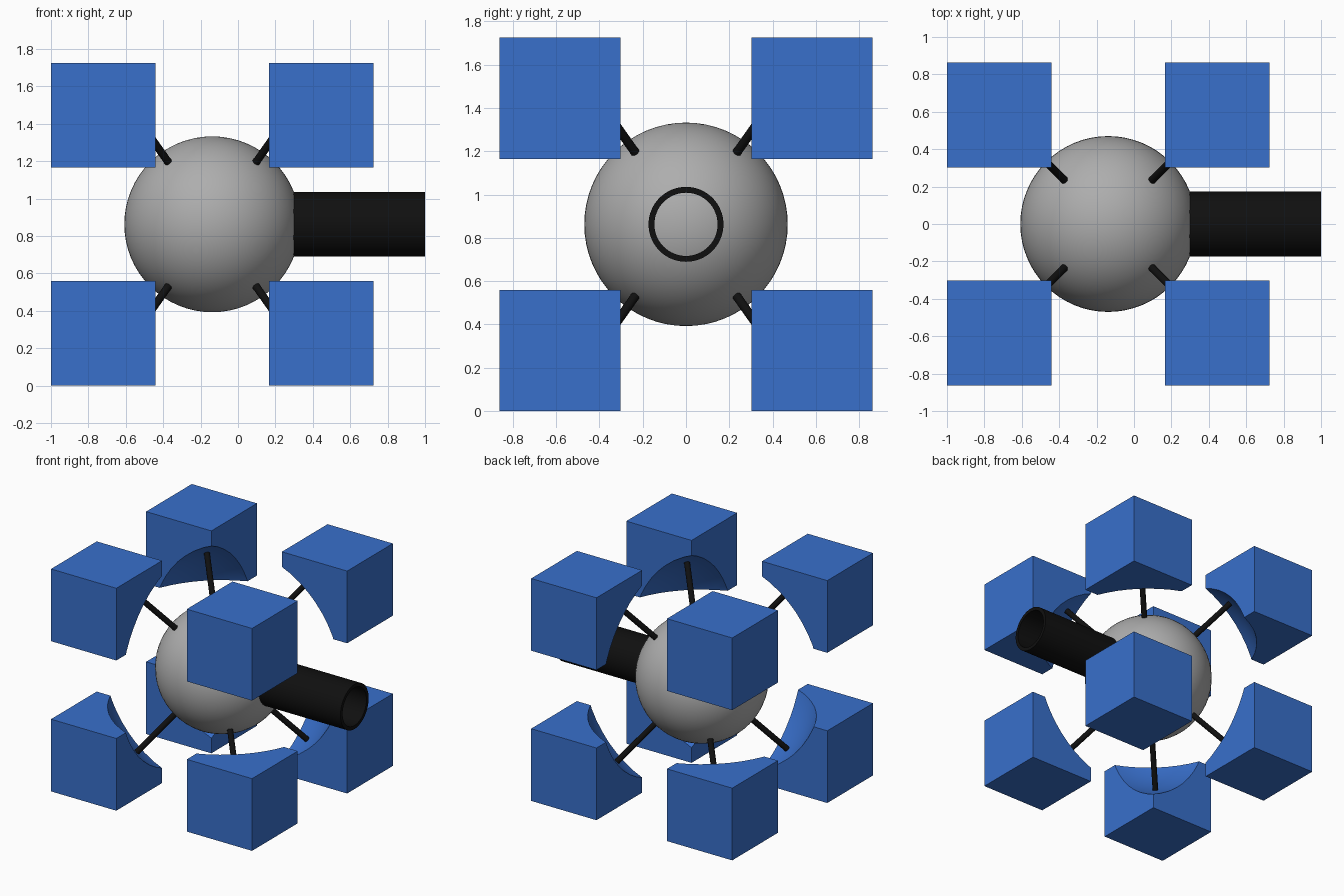
import bpy, bmesh, math
from mathutils import Vector, Matrix
from itertools import product

if "Cube" in bpy.data.objects:
    bpy.data.objects.remove(bpy.data.objects["Cube"])

C = Vector((-0.138, 0, 0.8625))      # hub centre
OUT, INN = 0.8625, 0.3025            # outer / inner cube limits from the centre
BOWL_R, HUB_R = 0.86, 0.47


def material(name, rgb):
    m = bpy.data.materials.new(name)
    m.diffuse_color = (*rgb, 1)
    m.use_nodes = True
    m.node_tree.nodes["Principled BSDF"].inputs["Base Color"].default_value = m.diffuse_color
    return m


BLUE = material("blue", (0.04, 0.16, 0.60))
GREY = material("grey", (0.42, 0.42, 0.42))
BLACK = material("black", (0.005, 0.005, 0.005))


def make(name, bm, mat, loc=C):
    bmesh.ops.recalc_face_normals(bm, faces=bm.faces)
    me = bpy.data.meshes.new(name)
    bm.to_mesh(me)
    bm.free()
    me.materials.append(mat)
    ob = bpy.data.objects.new(name, me)
    ob.location = loc
    bpy.context.collection.objects.link(ob)
    return ob


def smooth(ob):
    bpy.ops.object.select_all(action='DESELECT')
    ob.select_set(True)
    bpy.context.view_layer.objects.active = ob
    bpy.ops.object.shade_smooth_by_angle(angle=math.radians(30))


def ball(name, r, mat):
    bm = bmesh.new()
    bmesh.ops.create_uvsphere(bm, u_segments=64, v_segments=32, radius=r)
    return make(name, bm, mat)


# central sphere
smooth(ball("hub_sphere", HUB_R, GREY))

# eight corner blocks, hollowed by one large sphere
bm = bmesh.new()
mid, size = (OUT + INN) / 2, OUT - INN
for s in product((-1, 1), repeat=3):
    bmesh.ops.create_cube(bm, size=size, matrix=Matrix.Translation(Vector(s) * mid))
blocks = make("corner_blocks", bm, BLUE)
cutter = ball("bowl_cutter", BOWL_R, BLUE)
mod = blocks.modifiers.new("bowl", 'BOOLEAN')
mod.operation, mod.solver, mod.object = 'DIFFERENCE', 'EXACT', cutter
bpy.context.view_layer.update()
dg = bpy.context.evaluated_depsgraph_get()
baked = bpy.data.meshes.new_from_object(blocks.evaluated_get(dg))
blocks.modifiers.clear()
blocks.data = baked
bpy.data.objects.remove(cutter)
smooth(blocks)

# eight thin rods, tilted 45 degrees, from the hub to the bowls
for i, (sx, sy, sz) in enumerate(product((-1, 1), repeat=3)):
    d = Vector((sx * 0.5, sy * 0.5, sz * math.sqrt(0.5)))
    a, b = 0.42, 0.865
    bm = bmesh.new()
    rot = d.to_track_quat('Z', 'Y').to_matrix().to_4x4()
    bmesh.ops.create_cone(bm, cap_ends=True, segments=24, radius1=0.021, radius2=0.021,
                          depth=b - a, matrix=Matrix.Translation(d * (a + b) / 2) @ rot)
    smooth(make(f"rod_{i + 1}", bm, BLACK))

# open tube along +x, its wall profile swept around the axis
bm = bmesh.new()
x0, x1, ri, ro = 0.38, 1.0 - C.x, 0.146, 0.173
N = 64
rings = [[bm.verts.new((x, r * math.cos(2 * math.pi * k / N), r * math.sin(2 * math.pi * k / N)))
          for k in range(N)] for x, r in ((x0, ri), (x0, ro), (x1, ro), (x1, ri))]
for j in range(4):
    p, q = rings[j], rings[(j + 1) % 4]
    for k in range(N):
        n = (k + 1) % N
        bm.faces.new((p[k], p[n], q[n], q[k]))
smooth(make("barrel_tube", bm, BLACK))
